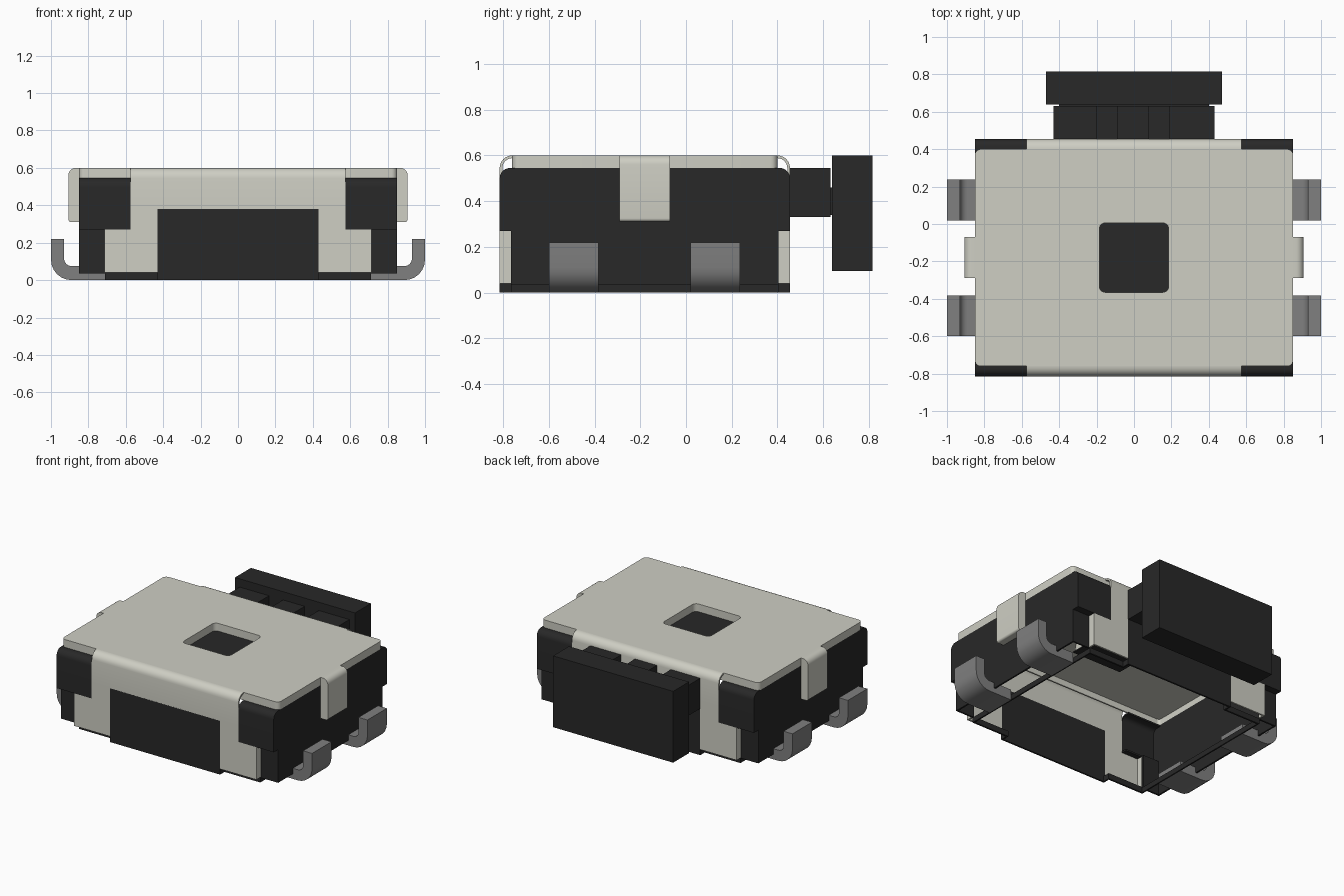
import bpy, bmesh, math
from mathutils import Vector

cube = bpy.data.objects.get("Cube")
if cube:
    bpy.data.objects.remove(cube, do_unlink=True)

MID = -0.18  # centre of the housing along y


def material(name, col):
    m = bpy.data.materials.new(name)
    m.use_nodes = True
    m.diffuse_color = (*col, 1)
    m.node_tree.nodes["Principled BSDF"].inputs["Base Color"].default_value = (*col, 1)
    return m


STEEL = material("pale_steel", (0.62, 0.62, 0.55))
BLACK = material("black_plastic", (0.021, 0.021, 0.021))
PIN = material("grey_pin", (0.215, 0.215, 0.215))


def rounded(pts, steps=6):
    """Outline from (u, v) or (u, v, radius) right-angled corners."""
    out = []
    for i, c in enumerate(pts):
        p = Vector(c[:2])
        if len(c) < 3:
            out.append(p)
            continue
        a = (Vector(pts[i - 1][:2]) - p).normalized()
        b = (Vector(pts[(i + 1) % len(pts)][:2]) - p).normalized()
        for k in range(steps + 1):
            t = math.pi / 2 * k / steps
            out.append(p + c[2] * (a + b - b * math.cos(t) - a * math.sin(t)))
    return out


def rect(u0, u1, v0, v1, r=0):
    pts = [(u0, v0), (u1, v0), (u1, v1), (u0, v1)]
    return [(*p, r) for p in pts] if r else pts


def prism(name, loops, axis, lo, hi, mat):
    """Extrude an outline (plus optional hole outlines) along an axis."""
    lo, hi = min(lo, hi), max(lo, hi)
    place = {"x": lambda u, v, w: (w, u, v),
             "y": lambda u, v, w: (u, w, v),
             "z": lambda u, v, w: (u, v, w)}[axis]
    bm = bmesh.new()
    edges = []
    for loop in loops:
        vs = [bm.verts.new(place(p[0], p[1], lo)) for p in rounded(loop)]
        edges += [bm.edges.new((vs[i - 1], vs[i])) for i in range(len(vs))]
    if len(loops) == 1:
        bm.faces.new(vs)
    else:
        bmesh.ops.triangle_fill(bm, edges=edges, use_beauty=True)
    res = bmesh.ops.extrude_face_region(bm, geom=bm.faces[:], use_keep_orig=True)
    moved = [g for g in res["geom"] if isinstance(g, bmesh.types.BMVert)]
    bmesh.ops.translate(bm, verts=moved, vec=Vector(place(0, 0, hi - lo)))
    bmesh.ops.recalc_face_normals(bm, faces=bm.faces[:])
    me = bpy.data.meshes.new(name)
    bm.to_mesh(me)
    bm.free()
    me.materials.append(mat)
    ob = bpy.data.objects.new(name, me)
    bpy.context.collection.objects.link(ob)
    bpy.ops.object.select_all(action="DESELECT")
    ob.select_set(True)
    bpy.context.view_layer.objects.active = ob
    bpy.ops.object.shade_smooth_by_angle(angle=math.radians(35))


def box(name, x, y, z, mat):
    prism(name, [rect(*sorted(x), *sorted(y))], "z", *z, mat)


# Cover: thin top sheet with square window, turned-down rim and window sleeve
outer = rect(-0.85, 0.85, -0.76, 0.40, 0.03)
window = rect(-0.185, 0.185, -0.365, 0.005, 0.03)
prism("cover_top", [outer, window], "z", 0.588, 0.6, STEEL)
prism("cover_rim", [outer, rect(-0.84, 0.84, -0.75, 0.39, 0.02)], "z", 0.545, 0.588, STEEL)
prism("window_sleeve", [rect(-0.195, 0.195, -0.375, 0.015, 0.04), window],
      "z", 0.545, 0.588, STEEL)
box("window_plate", (-0.195, 0.195), (-0.375, 0.015), (0.537, 0.545), BLACK)

# Front and back walls
for end, s in (("front", 1), ("back", -1)):
    def Y(y):
        return MID + s * (y - MID)

    def across(profile):
        return [(Y(p[0]), *p[1:]) for p in profile]

    band = [(-0.815, 0.38), (-0.815, 0.6, 0.055), (-0.76, 0.6), (-0.76, 0.588),
            (-0.803, 0.588, 0.043), (-0.803, 0.38)]
    prism(end + "_cover_band", [across(band)], "x", -0.575, 0.575, STEEL)
    prism(end + "_panel", [rect(-0.43, 0.43, 0, 0.383)], "y", Y(-0.815), Y(-0.803), BLACK)
    for side, m in (("left", 1), ("right", -1)):
        leg = [(0.43, 0.38), (0.43, 0.04), (0.715, 0.04), (0.715, 0.27), (0.575, 0.27), (0.575, 0.38)]
        prism(f"{end}_{side}_cover_leg", [[(m * u, v) for u, v in leg]],
              "y", Y(-0.815), Y(-0.803), STEEL)
        box(f"{end}_{side}_leg_edge", (m * 0.703, m * 0.715), (Y(-0.803), Y(-0.765)),
            (0.04, 0.27), STEEL)
        corner = [(-0.765, 0.27), (-0.815, 0.27), (-0.815, 0.545, 0.045), (-0.74, 0.545),
                  (-0.74, 0.533), (-0.803, 0.533, 0.033), (-0.803, 0.282), (-0.765, 0.282)]
        prism(f"{end}_{side}_corner_block", [across(corner)], "x", m * 0.575, m * 0.845, BLACK)
        box(f"{end}_{side}_pillar", (m * 0.71, m * 0.845), (Y(-0.765), Y(-0.753)),
            (0.035, 0.282), BLACK)
        # recessed foot under the leg, closed against the panel edge
        foot = [(0.42, -0.815), (0.43, -0.815), (0.43, -0.765), (0.71, -0.765),
                (0.71, -0.753), (0.42, -0.753)]
        prism(f"{end}_{side}_foot", [[(m * u, Y(v)) for u, v in foot]], "z", 0, 0.04, BLACK)

# Sides: housing wall, bottom rail, cover tab and two bent pins
for side, m in (("left", 1), ("right", -1)):
    wall = [(-0.765, 0.035), (0.405, 0.035), (0.405, 0.27), (0.455, 0.27),
            (0.455, 0.545, 0.045), (-0.815, 0.545, 0.045), (-0.815, 0.27), (-0.765, 0.27)]
    prism(side + "_wall", [wall], "x", m * 0.838, m * 0.85, BLACK)
    box(side + "_rail", (m * 0.7, m * 0.71), (-0.765, 0.405), (0, 0.037), BLACK)
    tab = [(0.84, 0.6), (0.907, 0.6, 0.04), (0.907, 0.31, 0.015), (0.84, 0.31)]
    prism(side + "_cover_tab", [[(m * p[0], *p[1:]) for p in tab]], "y", -0.29, -0.07, STEEL)
    pin = [(0.71, 0), (1.0, 0, 0.11), (1.0, 0.22), (0.93, 0.22), (0.93, 0.075, 0.04), (0.71, 0.075)]
    for end, y in (("front", -0.6), ("back", 0.02)):
        prism(f"{end}_{side}_pin", [[(m * p[0], *p[1:]) for p in pin]], "y", y, y + 0.217, PIN)

# Push button on a notched stem
stem = [(-0.43, 0.33), (0.43, 0.33), (0.43, 0.545), (0.19, 0.545), (0.19, 0.47), (0.08, 0.47),
        (0.08, 0.545), (-0.09, 0.545), (-0.09, 0.47), (-0.2, 0.47), (-0.2, 0.545), (-0.43, 0.545)]
prism("button_stem", [stem], "y", 0.445, 0.632, BLACK)
box("button_neck", (-0.4, 0.4), (0.62, 0.65), (0.34, 0.46), BLACK)
box("button", (-0.47, 0.47), (0.638, 0.815), (0.095, 0.6), BLACK)
